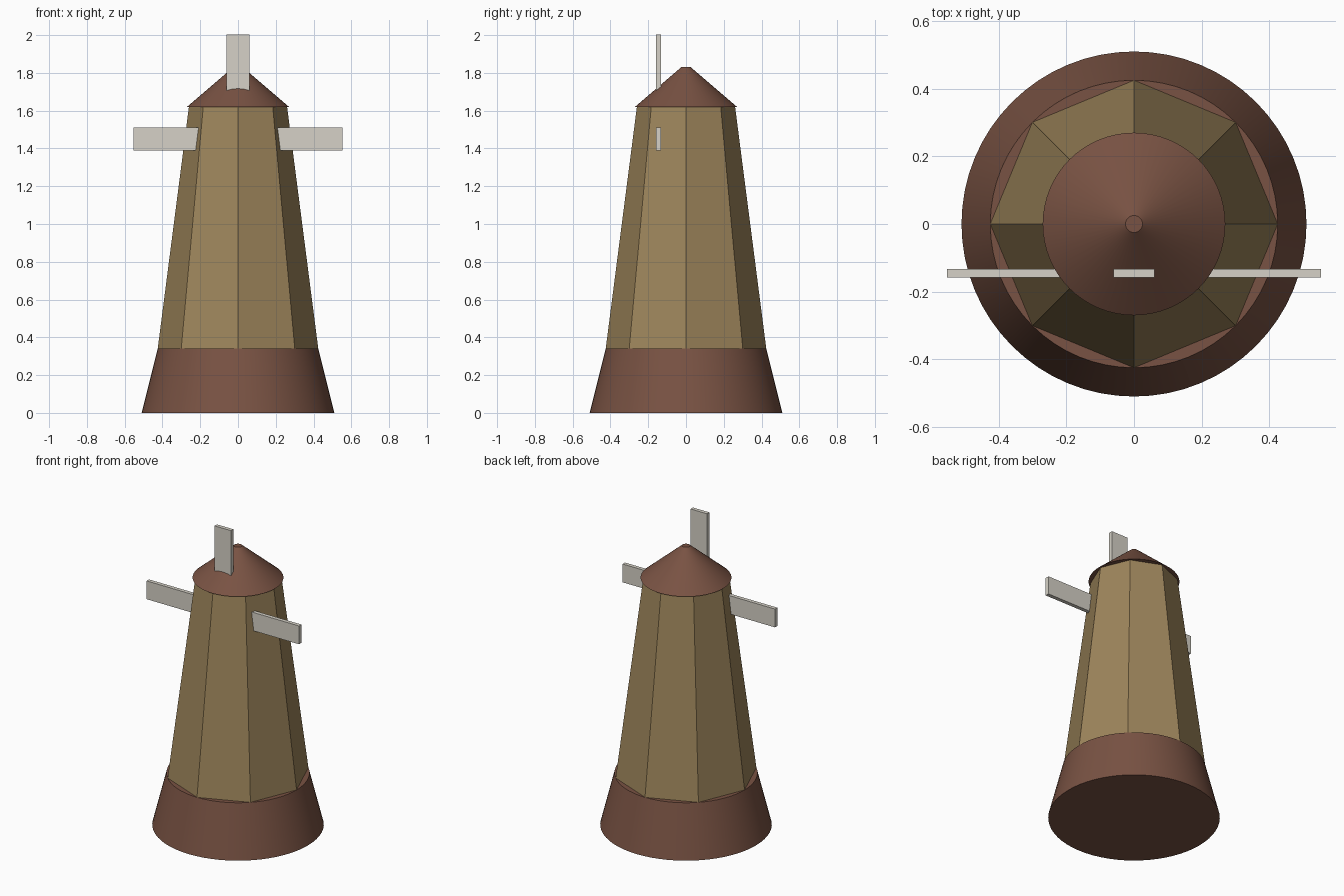
import bpy, math

if "Cube" in bpy.data.objects:
    bpy.data.objects.remove(bpy.data.objects["Cube"])


def material(name, rgb):
    m = bpy.data.materials.new(name)
    m.diffuse_color = (*rgb, 1)
    m.use_nodes = True
    m.node_tree.nodes["Principled BSDF"].inputs["Base Color"].default_value = m.diffuse_color
    return m


BROWN = material("brown", (0.19, 0.085, 0.056))
TAN = material("tan", (0.34, 0.235, 0.105))
PALE = material("pale", (0.67, 0.64, 0.57))


def frustum(name, sides, r1, r2, z1, z2, mat, smooth=False):
    bpy.ops.mesh.primitive_cone_add(vertices=sides, radius1=r1, radius2=r2,
                                    depth=z2 - z1, location=(0, 0, (z1 + z2) / 2))
    ob = bpy.context.object
    ob.name = name
    ob.data.materials.append(mat)
    if smooth:
        bpy.ops.object.shade_smooth_by_angle(angle=math.radians(30))
    return ob


# Round base, eight-sided tower and conical cap
frustum("base", 64, 0.51, 0.425, 0, 0.34, BROWN, True)
frustum("tower", 8, 0.425, 0.26, 0.34, 1.62, TAN)
frustum("cap", 64, 0.27, 0.025, 1.62, 1.83, BROWN, True)

# Four sail boards around the hub, partly sunk into the tower
HUB_Z, SAIL_Y, REACH, WIDTH, THICK = 1.45, -0.145, 0.553, 0.12, 0.025
for i, name in enumerate(("right", "upper", "left", "lower")):
    a = i * math.pi / 2
    mid = REACH / 2
    bpy.ops.mesh.primitive_cube_add(
        size=1, location=(mid * math.cos(a), SAIL_Y, HUB_Z + mid * math.sin(a)),
        rotation=(0, -a, 0))
    sail = bpy.context.object
    sail.name = name + "_sail"
    sail.scale = (REACH, THICK, WIDTH)
    bpy.ops.object.transform_apply(location=False, rotation=True, scale=True)
    sail.data.materials.append(PALE)
